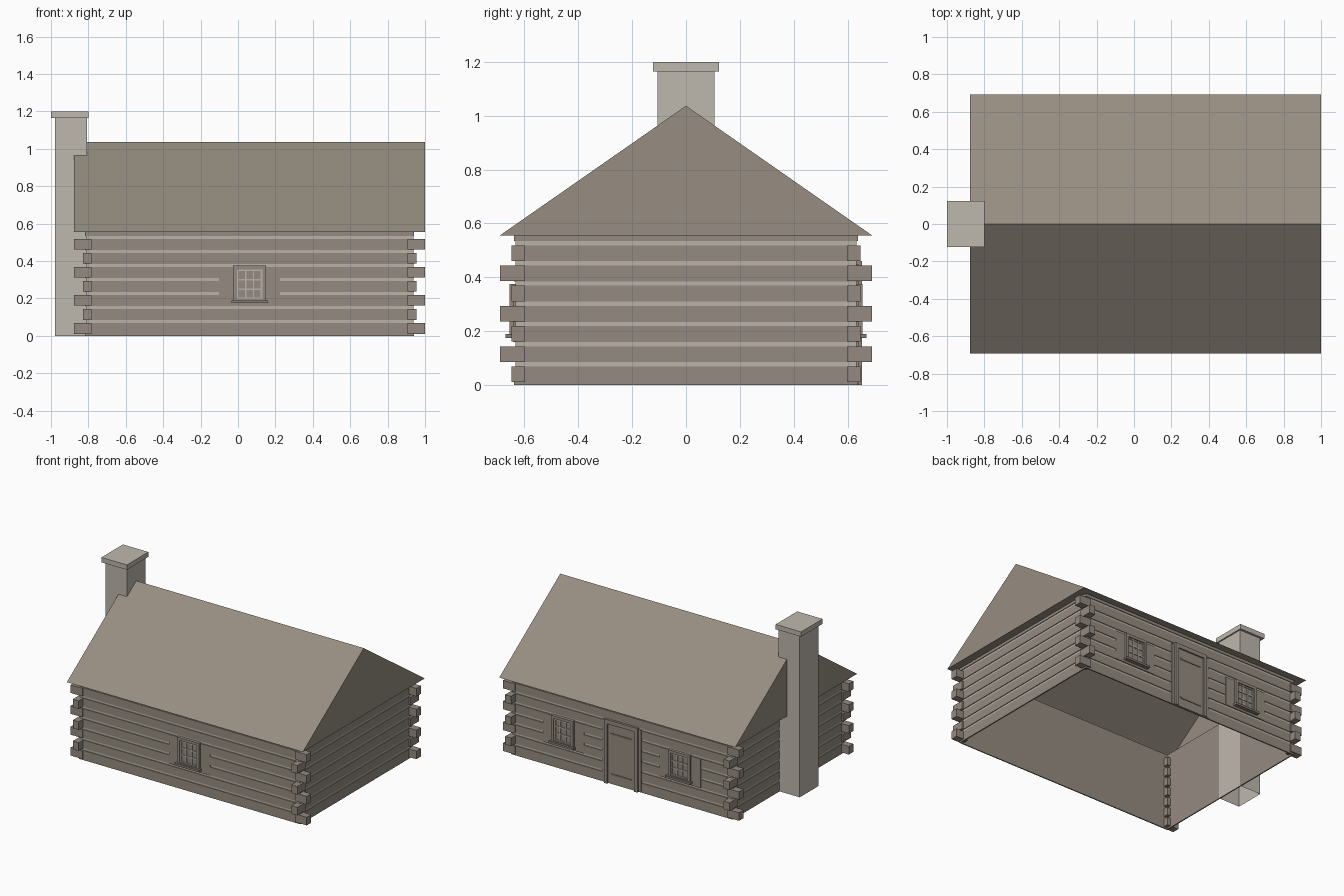
import bpy, bmesh
from mathutils import Matrix

cube = bpy.data.objects.get("Cube")
if cube:
    bpy.data.objects.remove(cube, do_unlink=True)


def material(name, rgb):
    m = bpy.data.materials.new(name)
    m.use_nodes = True
    color = (*rgb, 1)
    m.diffuse_color = color
    m.node_tree.nodes["Principled BSDF"].inputs["Base Color"].default_value = color
    return m


LOG = material("weathered wood", (0.30, 0.26, 0.22))
ROOF = material("roof brown", (0.31, 0.27, 0.22))
CHINK = material("pale mortar", (0.49, 0.45, 0.39))
STONE = material("chimney stone", (0.52, 0.48, 0.42))
TRIM = material("dark trim", (0.25, 0.21, 0.18))

CX, HX, HY = 0.062, 0.88, 0.638       # wall centre and half sizes
WALL, EAVE, RIDGE = 0.555, 0.555, 1.037
PITCH, SEAM = 0.075, 0.016            # log spacing and mortar height


def finish(name, bm, mat):
    mesh = bpy.data.meshes.new(name)
    bm.normal_update()
    bm.to_mesh(mesh)
    bm.free()
    mesh.materials.append(mat)
    ob = bpy.data.objects.new(name, mesh)
    bpy.context.collection.objects.link(ob)
    return ob


def add_box(bm, x, y, z, open_sides=()):
    """Box from (low, high) pairs; faces whose normal points along open_sides are removed."""
    size = [b - a for a, b in (x, y, z)]
    mid = [(a + b) / 2 for a, b in (x, y, z)]
    verts = bmesh.ops.create_cube(bm, size=1, matrix=Matrix.Translation(mid) @ Matrix.Diagonal((*size, 1)))["verts"]
    faces = {f for v in verts for f in v.link_faces}
    for f in faces:
        f.normal_update()
    gone = [f for f in faces if round(f.normal.z) in open_sides]
    bmesh.ops.delete(bm, geom=gone, context="FACES")


def boxes(name, mat, specs, open_sides=()):
    bm = bmesh.new()
    for spec in specs:
        add_box(bm, *spec, open_sides=open_sides)
    return finish(name, bm, mat)


def span(mid, half):
    return (mid - half, mid + half)


def ordered(a, b):
    return (min(a, b), max(a, b))


# Wall shell, open at floor and top
boxes("wall_shell", LOG, [(span(CX, HX - 0.009), span(0, HY - 0.009), (0, WALL))], (-1, 1))

# Log courses and mortar seams on all four walls
logs, seams = [], []
for k in range(8):
    low = 0 if k == 0 else k * PITCH + 0.002 + SEAM / 2
    high = min((k + 1) * PITCH + 0.002 - SEAM / 2, WALL)
    seam = (high, min(high + SEAM, WALL))
    for s in (-1, 1):
        for courses, z, out in ((logs, (low, high), 0), (seams, seam, 0.005)):
            if z[1] - z[0] < 0.002:
                continue
            courses.append((span(CX, HX - out), ordered(s * (HY - 0.008), s * (HY - out)), z))
            courses.append((ordered(CX + s * (HX - 0.008), CX + s * (HX - out)), span(0, HY - out), z))
boxes("wall_logs", LOG, logs)
boxes("mortar_seams", CHINK, seams)

# Notched log ends alternating direction at the corners
ends = []
for k in range(7):
    z = (k * PITCH + 0.011, k * PITCH + 0.069)
    reach_x, reach_y = (0.9375, 0.648) if k % 2 == 0 else (0.892, 0.69)
    for sx in (-1, 1):
        for sy in (-1, 1):
            ends.append((ordered(CX + sx * 0.845, CX + sx * reach_x), ordered(sy * 0.597, sy * reach_y), z))
boxes("corner_log_ends", LOG, ends)

# Gabled roof with flush gables and a flat soffit ring
bm = bmesh.new()
rings = []
for x in (CX - 0.9375, CX + 0.9375):
    rings.append([bm.verts.new((x, y, z)) for y, z in ((-0.692, EAVE), (0, RIDGE), (0.692, EAVE))])
left, right = rings
bm.faces.new(left[::-1])
bm.faces.new(right)
for i in range(2):
    bm.faces.new((left[i], left[i + 1], right[i + 1], right[i]))
inner = [bm.verts.new((CX + sx * (HX - 0.009), sy * (HY - 0.009), EAVE)) for sx, sy in ((-1, -1), (-1, 1), (1, 1), (1, -1))]
outer = [left[0], left[2], right[2], right[0]]
for i in range(4):
    j = (i + 1) % 4
    bm.faces.new((outer[i], outer[j], inner[j], inner[i]))
bmesh.ops.recalc_face_normals(bm, faces=bm.faces)
finish("roof", bm, ROOF)

# Chimney with a wider cap
boxes("chimney_shaft", STONE, [((-0.978, -0.808), (-0.106, 0.106), (0, 1.165))], (-1,))
boxes("chimney_cap", STONE, [((-1, -0.798), (-0.122, 0.122), (1.165, 1.2))])


def facing(side, depth, low=HY - 0.004):
    return ordered(side * low, side * depth)


def window(name, cx, side):
    # Plain log panel behind, then frame, bars and sill
    boxes(name + "_panel", LOG, [(span(cx, 0.163), facing(side, HY + 0.003), (0.16, 0.369))])
    frame = facing(side, 0.655)
    boxes(name + "_frame", LOG, [(span(cx + s * 0.078, 0.01), frame, (0.19, 0.375)) for s in (-1, 1)]
          + [(span(cx, 0.068), frame, z) for z in ((0.355, 0.375), (0.19, 0.196))])
    bars = facing(side, 0.647)
    boxes(name + "_bars", CHINK,
          [(span(cx + dx * 0.0425, 0.0035 if abs(dx) < 1 else 0.005), bars, (0.196, 0.355)) for dx in (-1.5, -0.5, 0.5, 1.5)]
          + [(span(cx, 0.064), bars, span(0.2 + i * 0.05, 0.004)) for i in range(4)])
    boxes(name + "_sill", TRIM, [(span(cx, 0.098), facing(side, 0.67), (0.175, 0.19))])


window("front_window", CX, -1)
for label, s in (("left", 1), ("right", -1)):
    window("back_" + label + "_window", CX + s * 0.464, 1)

# Back door with posts, lintel and battens
boxes("door_panel", LOG, [(span(CX, 0.155), facing(1, HY + 0.003), (0.002, 0.45))])
boxes("door_leaf", LOG, [(span(CX, 0.11), facing(1, 0.643), (0.002, 0.44))])
boxes("door_frame", LOG, [(span(CX + s * 0.12, 0.013), facing(1, 0.654), (0, 0.46)) for s in (-1, 1)]
      + [(span(CX, 0.107), facing(1, 0.654), (0.43, 0.46))])
boxes("door_battens", TRIM, [(span(CX, 0.085), facing(1, 0.647), span(z, 0.006)) for z in (0.07, 0.36)])
